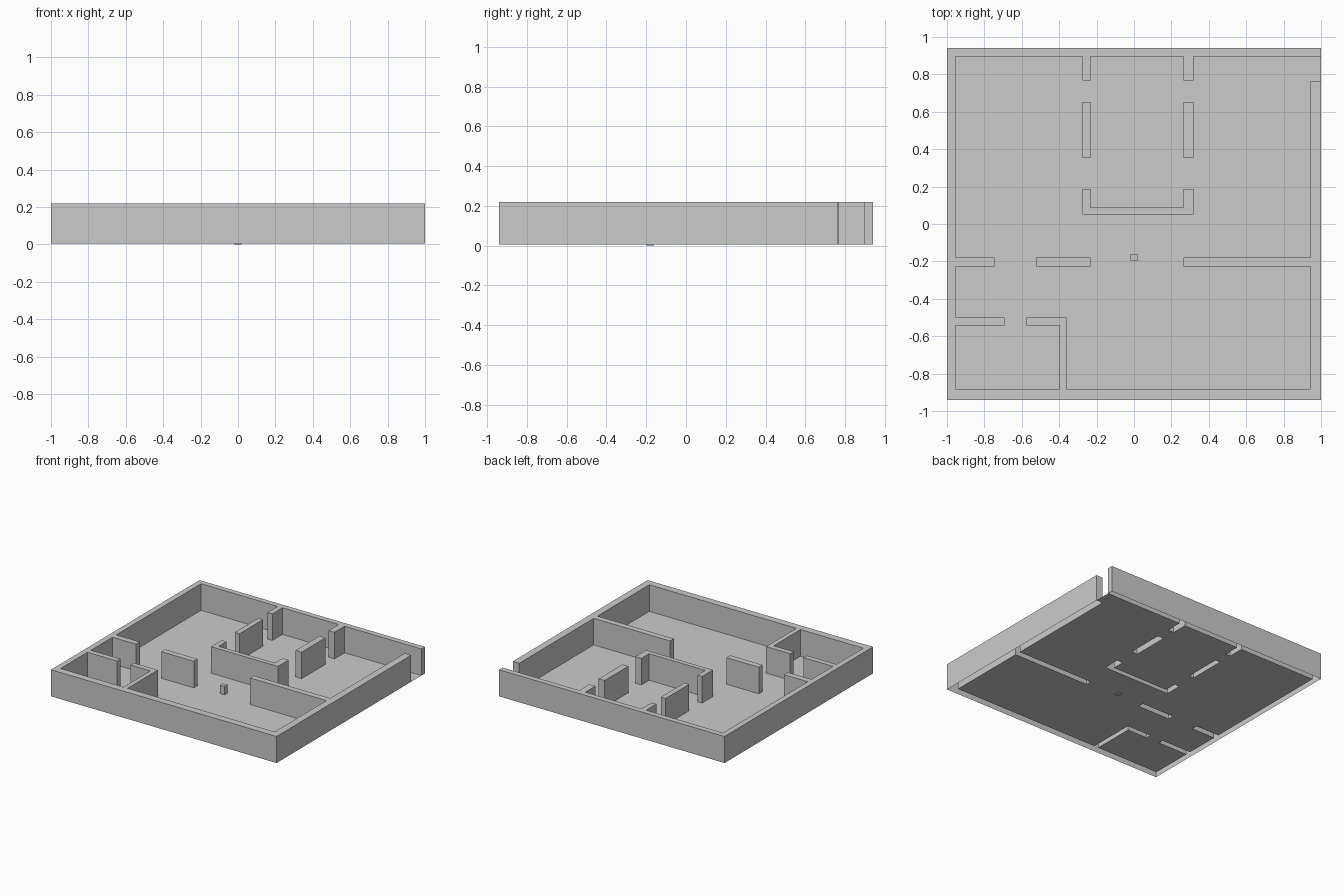
import bpy, bmesh

if "Cube" in bpy.data.objects:
    bpy.data.objects.remove(bpy.data.objects["Cube"])

Z0, Z1 = 0.006, 0.219          # floor level and wall top
X, Y = 1.0, 0.94               # half sizes of the plan
XL, XR, YB, YT = -0.955, 0.943, -0.882, 0.896   # inside faces of outer walls

# wall plan as rectangles: x0, x1, y0, y1
WALLS = [
    (-X, XL, -Y, Y), (-X, X, -Y, YB), (-X, X, YT, Y),        # outer walls
    (XR, X, -Y, 0.765),                                      # right wall, doorway at back
    (XL, -0.746, -0.226, -0.178), (-0.521, -0.233, -0.226, -0.178),
    (0.265, XR, -0.226, -0.178),                             # cross wall
    (XL, -0.693, -0.542, -0.499), (-0.575, -0.361, -0.542, -0.499),
    (-0.398, -0.361, YB, -0.499),                            # corner room
    (-0.275, 0.318, 0.052, 0.089),                           # inner room front
]
for x0, x1 in ((-0.275, -0.233), (0.265, 0.318)):            # inner room sides
    for y0, y1 in ((0.052, 0.188), (0.352, 0.652), (0.768, YT)):
        WALLS.append((x0, x1, y0, y1))

xs = sorted({v for w in WALLS for v in w[:2]})
ys = sorted({v for w in WALLS for v in w[2:]})


def is_wall(i, j):
    if not (0 <= i < len(xs) - 1 and 0 <= j < len(ys) - 1):
        return False
    cx, cy = (xs[i] + xs[i + 1]) / 2, (ys[j] + ys[j + 1]) / 2
    return any(a < cx < b and c < cy < d for a, b, c, d in WALLS)


def finish(name, bm):
    bmesh.ops.remove_doubles(bm, verts=bm.verts, dist=1e-4)
    bmesh.ops.dissolve_limit(bm, angle_limit=0.01, verts=bm.verts, edges=bm.edges)
    me = bpy.data.meshes.new(name)
    bm.to_mesh(me)
    bm.free()
    ob = bpy.data.objects.new(name, me)
    bpy.context.collection.objects.link(ob)
    return ob


walls, floor = bmesh.new(), bmesh.new()


def face(bm, pts):
    bm.faces.new([bm.verts.new(p) for p in pts])


# walk the plan cells: floor sheet between walls, open-bottomed walls elsewhere
for i in range(len(xs) - 1):
    for j in range(len(ys) - 1):
        c = [(xs[i], ys[j]), (xs[i + 1], ys[j]), (xs[i + 1], ys[j + 1]), (xs[i], ys[j + 1])]
        if not is_wall(i, j):
            face(floor, [(x, y, Z0) for x, y in c])
            continue
        face(walls, [(x, y, Z1) for x, y in c])
        for k, (di, dj) in enumerate(((0, -1), (1, 0), (0, 1), (-1, 0))):
            if not is_wall(i + di, j + dj):
                a, b = c[k], c[(k + 1) % 4]
                face(walls, [(*a, Z0), (*b, Z0), (*b, Z1), (*a, Z1)])

finish("walls", walls)
finish("floor", floor)

# small post standing in the hall
bpy.ops.mesh.primitive_cube_add(size=1, location=(0, -0.18, 0.037))
post = bpy.context.object
post.name = "small_post"
post.scale = (0.037, 0.037, 0.074)
